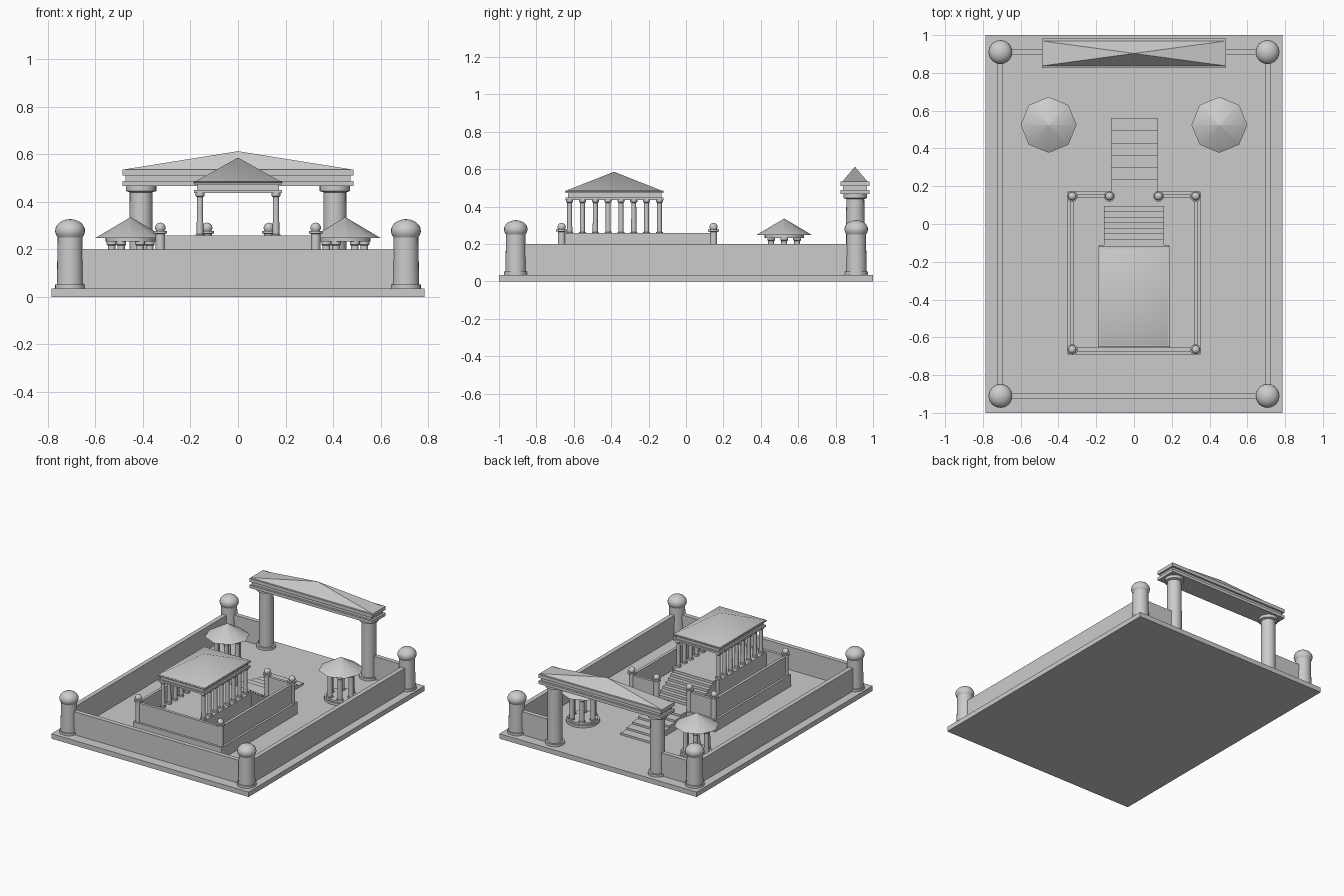
import bpy
from math import sin, cos, pi, radians

if "Cube" in bpy.data.objects:
    bpy.data.objects.remove(bpy.data.objects["Cube"])


def finish(name, verts, faces, angle=40):
    me = bpy.data.meshes.new(name)
    me.from_pydata(verts, [], faces)
    ob = bpy.data.objects.new(name, me)
    bpy.context.collection.objects.link(ob)
    bpy.ops.object.select_all(action='DESELECT')
    ob.select_set(True)
    bpy.context.view_layer.objects.active = ob
    bpy.ops.object.shade_smooth_by_angle(angle=radians(angle))
    return ob


def box(name, x0, x1, y0, y1, z0, z1):
    v = [(x, y, z) for z in (z0, z1) for x, y in ((x0, y0), (x1, y0), (x1, y1), (x0, y1))]
    f = [(3, 2, 1, 0), (4, 5, 6, 7)] + [(i, (i + 1) % 4, (i + 1) % 4 + 4, i + 4) for i in range(4)]
    return finish(name, v, f)


def pyramid(name, cx, cy, hx, hy, z0, z1):
    v = [(cx - hx, cy - hy, z0), (cx + hx, cy - hy, z0), (cx + hx, cy + hy, z0),
         (cx - hx, cy + hy, z0), (cx, cy, z1)]
    return finish(name, v, [(3, 2, 1, 0)] + [(i, (i + 1) % 4, 4) for i in range(4)])


def lathe(name, cx, cy, profile, n=24):
    """Revolve (radius, z) points about a vertical axis, capping both ends."""
    v = [(cx + r * cos(2 * pi * i / n), cy + r * sin(2 * pi * i / n), z)
         for r, z in profile for i in range(n)]
    f = [(k * n + i, k * n + (i + 1) % n, (k + 1) * n + (i + 1) % n, (k + 1) * n + i)
         for k in range(len(profile) - 1) for i in range(n)]
    f += [tuple(range(n))[::-1], tuple(range((len(profile) - 1) * n, len(profile) * n))]
    return finish(name, v, f)


def dome(r, z0, z1, steps=8, start=-0.6):
    """Flattened ball profile from just below its equator to the top."""
    h = (z1 - z0) / (1 - sin(start))
    zc = z1 - h
    angles = [start + (pi / 2 - 0.02 - start) * k / steps for k in range(steps + 1)]
    return [(r * cos(a), zc + h * sin(a)) for a in angles]


def stairs(name, x0, x1, y_low, y_high, z0, z1, n):
    d = (y_high - y_low) / n
    for i in range(n):
        ya, yb = sorted((y_low + i * d, y_low + (i + 1) * d))
        box(f"{name}_{i}", x0, x1, ya, yb, z0, z0 + (z1 - z0) * (i + 1) / n)


def entablature(name, cx, cy, hx, hy, zs, inset):
    for i in range(3):
        k = inset if i == 1 else 0
        box(f"{name}_{i}", cx - hx + k, cx + hx - k, cy - hy + k, cy + hy - k, zs[i], zs[i + 1])


G = 0.035   # ground level on top of the slab
P = 0.12    # podium top
F = 0.25    # temple floor
W = 0.016   # half thickness of the outer wall

# Ground slab
box("ground_slab", -0.785, 0.785, -1, 1, 0, G)

# Outer wall, open between the gate columns
box("front_wall", -0.71, 0.71, -0.91 - W, -0.91 + W, G, 0.2)
for s, side in ((-1, "left"), (1, "right")):
    box(f"{side}_wall", s * 0.71 - W, s * 0.71 + W, -0.91, 0.91, G, 0.2)
    xa, xb = sorted((s * 0.41, s * 0.71))
    box(f"{side}_back_wall", xa, xb, 0.91 - W, 0.91 + W, G, 0.2)

    # Corner towers with domed caps
    for y in (-0.91, 0.91):
        lathe("corner_tower", s * 0.707, y,
              [(0.063, G), (0.063, 0.052), (0.056, 0.052), (0.052, 0.25)] + dome(0.063, 0.25, 0.327))

    # Gate columns
    lathe("gate_column", s * 0.408, 0.905,
          [(0.064, G), (0.064, 0.052), (0.05, 0.052), (0.048, 0.44),
           (0.064, 0.445), (0.064, 0.468)])

    # Round pavilions with eight-sided roofs
    px, py = s * 0.452, 0.525
    lathe("pavilion_base", px, py, [(0.11, G), (0.11, 0.052), (0.1, 0.052), (0.1, 0.065)])
    for k in range(6):
        a = k * pi / 3
        lathe("pavilion_column", px + 0.08 * cos(a), py + 0.08 * sin(a),
              [(0.022, 0.06), (0.022, 0.072), (0.017, 0.075), (0.016, 0.215),
               (0.021, 0.22), (0.021, 0.235)], 12)
    lathe("pavilion_ring", px, py, [(0.105, 0.232), (0.105, 0.252)])
    lathe("pavilion_roof", px, py, [(0.148, 0.248), (0.001, 0.335)], 8)

    # Podium parapets
    box(f"{side}_parapet", s * 0.327 - 0.01, s * 0.327 + 0.01, -0.665, 0.147, P, 0.258)
    xa, xb = sorted((s * 0.13, s * 0.327))
    box(f"{side}_back_parapet", xa, xb, 0.137, 0.157, P, 0.258)

    # Parapet posts with ball tops
    for x, y in ((0.327, -0.665), (0.327, 0.147), (0.13, 0.147)):
        lathe("parapet_post", s * x, y,
              [(0.02, P), (0.02, 0.265), (0.029, 0.267), (0.029, 0.277), (0.015, 0.278)]
              + dome(0.022, 0.278, 0.312), 16)

    # Temple colonnades
    for k in range(8):
        lathe("temple_column", s * 0.16, -0.622 + k * 0.48 / 7,
              [(0.019, F), (0.019, 0.262), (0.014, 0.264), (0.013, 0.42),
               (0.019, 0.425), (0.019, 0.438)], 12)

# Gate beam and roof
entablature("gate_beam", 0, 0.903, 0.487, 0.078, (0.466, 0.487, 0.51, 0.535), 0.014)
pyramid("gate_roof", 0, 0.903, 0.487, 0.066, 0.535, 0.613)

# Podium and its steps
box("podium", -0.352, 0.352, -0.69, 0.172, G, P)
box("front_parapet", -0.327, 0.327, -0.675, -0.655, P, 0.258)
stairs("podium_step", -0.123, 0.128, 0.56, 0.17, G, P, 6)

# Temple base, steps, beam and roof
box("temple_base", -0.185, 0.185, -0.648, -0.11, P, F)
stairs("temple_step", -0.16, 0.16, 0.095, -0.11, P, F, 7)
entablature("temple_beam", 0, -0.382, 0.185, 0.262, (0.436, 0.449, 0.472, 0.485), 0.012)
pyramid("temple_roof", 0, -0.385, 0.19, 0.267, 0.48, 0.586)
